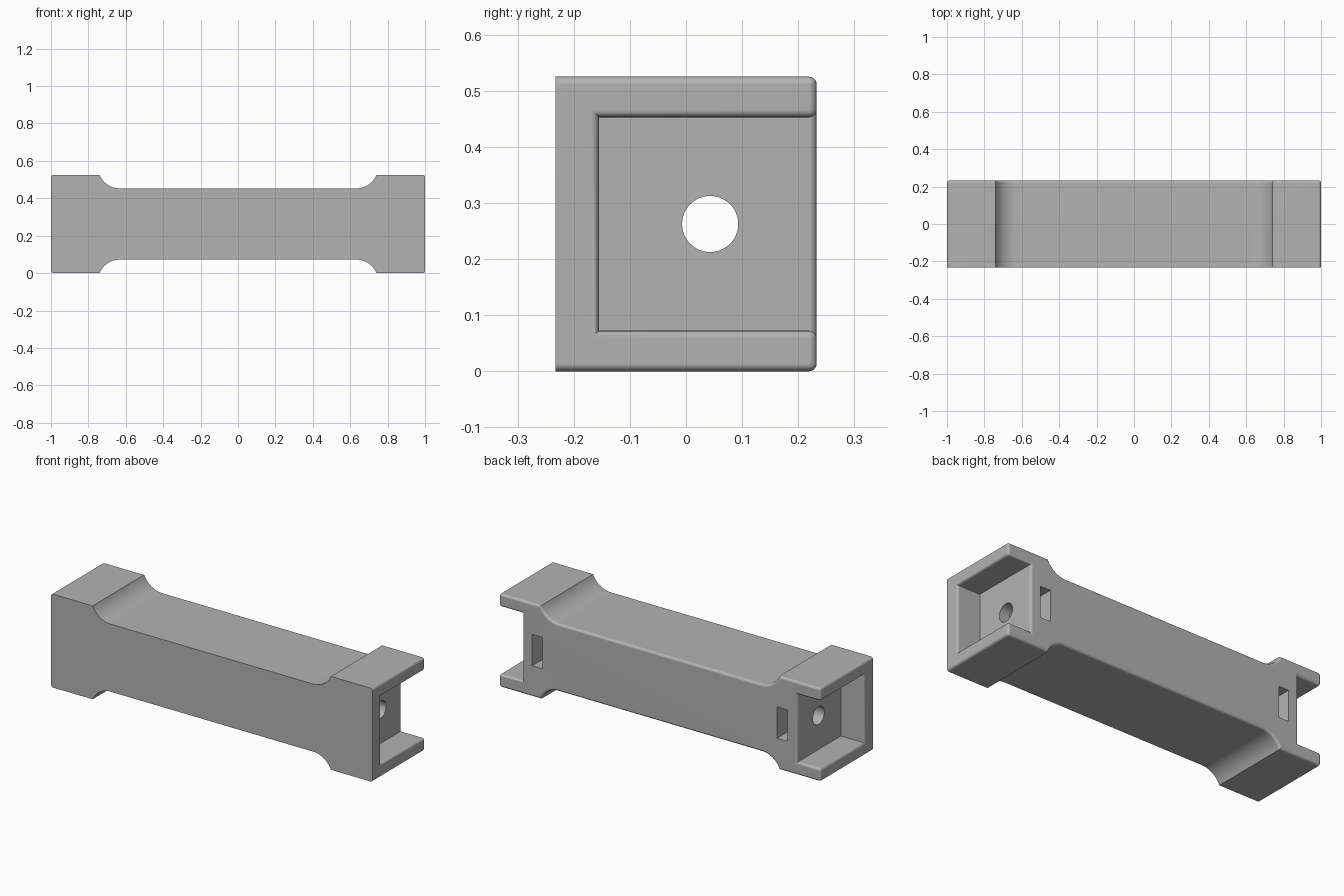
import bpy, bmesh, math
from mathutils import Matrix

if "Cube" in bpy.data.objects:
    bpy.data.objects.remove(bpy.data.objects["Cube"], do_unlink=True)

HALF_Y, HEIGHT, MID = 0.233, 0.525, 0.2625
WAIST = 0.19           # half height of the waist and of the end pockets
FILLET_X, FILLET_R = 0.63, 0.121
HOLE_Y = 0.043


def make_object(name, bm):
    bmesh.ops.recalc_face_normals(bm, faces=bm.faces[:])
    mesh = bpy.data.meshes.new(name)
    bm.to_mesh(mesh)
    bm.free()
    obj = bpy.data.objects.new(name, mesh)
    bpy.context.collection.objects.link(obj)
    return obj


def cut(target, bm):
    """Subtract a temporary cutter and keep the clean result."""
    cutter = make_object("cutter", bm)
    cutter.hide_render = True
    mod = target.modifiers.new("cut", "BOOLEAN")
    mod.operation, mod.solver, mod.object = "DIFFERENCE", "EXACT", cutter
    bpy.context.view_layer.objects.active = target
    bpy.ops.object.modifier_apply(modifier=mod.name)
    bpy.data.objects.remove(cutter, do_unlink=True)


def box(x, y, z):
    bm = bmesh.new()
    bmesh.ops.create_cube(bm, size=1)
    for v in bm.verts:
        v.co = [lo + (c + 0.5) * (hi - lo) for c, (lo, hi) in zip(v.co, (x, y, z))]
    return bm


# Spool profile: one quarter, mirrored to all four
reach = math.acos((FILLET_R - (MID - WAIST)) / FILLET_R)
quarter = [(1, MID)]
for i in range(13):
    a = reach * (1 - i / 12)
    quarter.append((FILLET_X + FILLET_R * math.sin(a),
                    WAIST + FILLET_R * (1 - math.cos(a))))
top = quarter + [(-x, z) for x, z in reversed(quarter)]
outline = top + [(x, -z) for x, z in reversed(top)]

bm = bmesh.new()
face = bm.faces.new([bm.verts.new((x, -HALF_Y, MID + z)) for x, z in outline])
ext = bmesh.ops.extrude_face_region(bm, geom=[face])
bmesh.ops.translate(bm, vec=(0, 2 * HALF_Y, 0),
                    verts=[g for g in ext["geom"] if isinstance(g, bmesh.types.BMVert)])
body = make_object("spool_body", bm)

# Pockets open to the end and the back
for s in (-1, 1):
    cut(body, box(sorted((s * 0.855, s * 1.2)), (-0.155, 0.5), (MID - WAIST, MID + WAIST)))

# Round the rims of the back and the two ends, leaving the front sharp
bm = bmesh.new()
bm.from_mesh(body.data)
bmesh.ops.remove_doubles(bm, verts=bm.verts[:], dist=0.0001)
bmesh.ops.dissolve_limit(bm, angle_limit=0.01, verts=bm.verts[:], edges=bm.edges[:])


def is_rim(edge):
    pts = [v.co for v in edge.verts]
    back = all(p.y > HALF_Y - 0.001 for p in pts)
    end = all(abs(p.x) > 0.999 for p in pts) and pts[0].x * pts[1].x > 0
    front = all(p.y < -HALF_Y + 0.001 for p in pts)
    return (back or end) and not front and edge.calc_face_angle(0) > 0.5


bmesh.ops.bevel(bm, geom=[e for e in bm.edges if is_rim(e)], offset=0.014,
                offset_type="OFFSET", segments=4, profile=0.5,
                affect="EDGES", clamp_overlap=True)
bm.to_mesh(body.data)
bm.free()

# Nut slots in the back
for s in (-1, 1):
    cut(body, box(sorted((s * 0.73, s * 0.793)), (HOLE_Y - 0.088, 0.5),
                  (MID - 0.088, MID + 0.088)))

# Bolt hole along the whole length
bm = bmesh.new()
bmesh.ops.create_cone(bm, cap_ends=True, segments=48, radius1=0.05, radius2=0.05, depth=2.5,
                      matrix=Matrix.Translation((0, HOLE_Y, MID)) @ Matrix.Rotation(math.pi / 2, 4, "Y"))
cut(body, bm)

# Plain grey finish with crisp edges
grey = bpy.data.materials.new("plain_grey")
grey.use_nodes = True
colour = (0.45, 0.45, 0.45, 1)
grey.diffuse_color = colour
grey.node_tree.nodes["Principled BSDF"].inputs["Base Color"].default_value = colour
body.data.materials.clear()
body.data.materials.append(grey)
for p in body.data.polygons:
    p.material_index = 0

bpy.ops.object.select_all(action="DESELECT")
body.select_set(True)
bpy.context.view_layer.objects.active = body
bpy.ops.object.shade_smooth_by_angle(angle=math.radians(30))
normals = body.modifiers.new("even_normals", "WEIGHTED_NORMAL")
normals.keep_sharp = True
